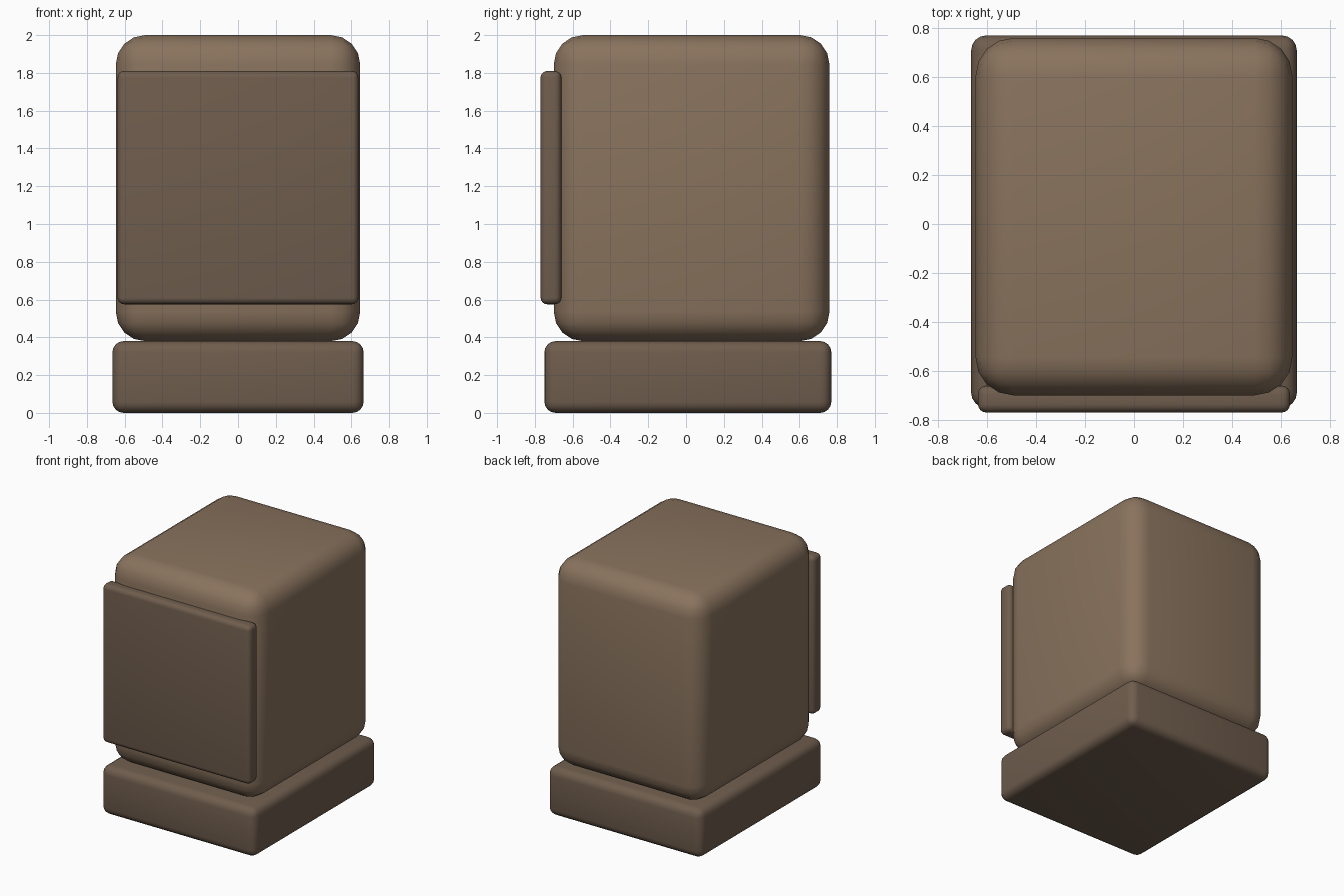
import bpy
import math
from mathutils import Vector

default = bpy.data.objects.get("Cube")
if default:
    bpy.data.objects.remove(default, do_unlink=True)


def make_material(name, rgb):
    mat = bpy.data.materials.new(name)
    mat.use_nodes = True
    color = (*rgb, 1.0)
    mat.diffuse_color = color
    shader = mat.node_tree.nodes["Principled BSDF"]
    shader.inputs["Base Color"].default_value = color
    shader.inputs["Roughness"].default_value = 0.7
    return mat


def rounded_box(name, low, high, radius, segments, mat):
    """Box spanning two corners, with rounded edges and smooth shading."""
    low, high = Vector(low), Vector(high)
    bpy.ops.mesh.primitive_cube_add(size=1, location=(low + high) / 2)
    box = bpy.context.object
    box.name = box.data.name = name
    box.scale = high - low
    bpy.ops.object.transform_apply(location=False, rotation=False, scale=True)
    bevel = box.modifiers.new("Rounded edges", "BEVEL")
    bevel.width = radius
    bevel.segments = segments
    bpy.ops.object.modifier_apply(modifier=bevel.name)
    bpy.ops.object.shade_smooth_by_angle(angle=math.radians(40))
    box.data.materials.append(mat)
    return box


light_brown = make_material("light brown", (0.25, 0.17, 0.11))
dark_brown = make_material("dark brown", (0.16, 0.11, 0.075))

# Base slab
rounded_box("base", (-0.665, -0.75, 0), (0.665, 0.77, 0.38), 0.06, 4, dark_brown)

# Main body
rounded_box("body", (-0.647, -0.70, 0.38), (0.647, 0.76, 2.0), 0.155, 4, light_brown)

# Raised front panel
rounded_box("front_panel", (-0.638, -0.77, 0.575), (0.638, -0.66, 1.81), 0.035, 4, dark_brown)
